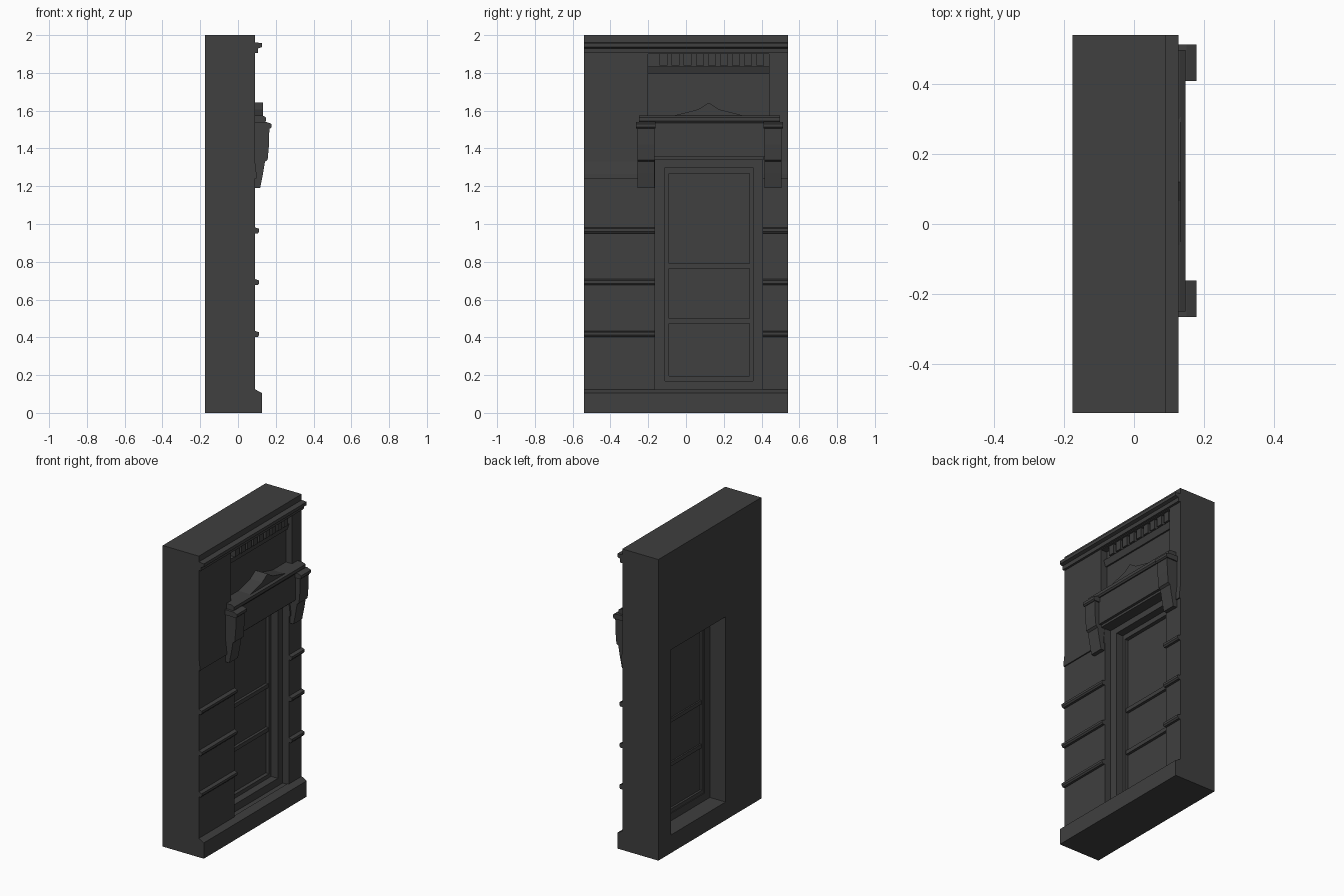
import bpy

cube = bpy.data.objects.get("Cube")
if cube:
    bpy.data.objects.remove(cube, do_unlink=True)

stone = bpy.data.materials.new("dark grey stone")
stone.use_nodes = True
GREY = (0.05, 0.05, 0.05, 1)
stone.diffuse_color = GREY
stone.node_tree.nodes["Principled BSDF"].inputs["Base Color"].default_value = GREY


def prism(name, outline, low, high, axis):
    """Extrude a closed outline: (x, z) along y, or (y, z) along x."""
    def point(a, b, t):
        return (a, t, b) if axis == "y" else (t, a, b)
    n = len(outline)
    verts = [point(a, b, t) for t in (low, high) for a, b in outline]
    faces = [list(range(n)), list(range(n, 2 * n))]
    faces += [[i, (i + 1) % n, n + (i + 1) % n, n + i] for i in range(n)]
    mesh = bpy.data.meshes.new(name)
    mesh.from_pydata(verts, [], faces)
    mesh.materials.append(stone)
    obj = bpy.data.objects.new(name, mesh)
    bpy.context.collection.objects.link(obj)
    # Make every face point outwards
    import bmesh
    bm = bmesh.new()
    bm.from_mesh(mesh)
    bmesh.ops.recalc_face_normals(bm, faces=bm.faces)
    bm.to_mesh(mesh)
    bm.free()
    return obj


def box(name, x0, x1, y0, y1, z0, z1):
    return prism(name, [(x0, z0), (x1, z0), (x1, z1), (x0, z1)], y0, y1, "y")


def cut(target, cutter):
    cutter.hide_render = True
    mod = target.modifiers.new("cut", "BOOLEAN")
    mod.operation = "DIFFERENCE"
    mod.solver = "EXACT"
    mod.object = cutter
    bpy.context.view_layer.objects.active = target
    bpy.ops.object.modifier_apply(modifier=mod.name)
    bpy.data.objects.remove(cutter, do_unlink=True)


def frame(name, x0, x1, outer, inner):
    """Rectangular ring; outer and inner are (y0, y1, z0, z1)."""
    ring = box(name, x0, x1, *outer)
    cut(ring, box("cutter", x0 - 0.1, x1 + 0.1, *inner))
    return ring


FRONT, BACK, SIDE = 0.09, -0.175, 0.54
MIDDLE = 0.12

# Wall with window opening and shallow frieze recess
wall = box("wall", BACK, FRONT, -SIDE, SIDE, 0, 2)
cut(wall, box("cutter", -0.4, 0.4, -0.165, 0.405, 0.12, 1.35))
cut(wall, box("cutter", 0.045, 0.4, -0.2, 0.44, 1.42, 1.9))

# Plinth and top cornice
prism("plinth", [(0.08, 0), (0.127, 0), (0.127, 0.105), (0.09, 0.125), (0.08, 0.125)],
      -SIDE, SIDE, "y")
prism("top_cornice", [(0.08, 1.905), (0.105, 1.905), (0.107, 1.93), (0.127, 1.937),
                      (0.127, 1.958), (0.08, 1.962)], -SIDE, SIDE, "y")

# Ledges and sloped band on both sides of the window
for side, y0, y1 in (("right", -SIDE, -0.165), ("left", 0.405, SIDE)):
    for i, z in enumerate((0.402, 0.676, 0.95)):
        prism(f"{side}_ledge_{i + 1}",
              [(0.08, z), (0.105, z), (0.112, z + 0.01), (0.112, z + 0.025),
               (0.09, z + 0.032), (0.08, z + 0.032)], y0, y1, "y")
    prism(f"{side}_band", [(0.08, 1.24), (0.098, 1.24), (0.098, 1.265), (0.09, 1.33),
                           (0.08, 1.33)], y0, y1, "y")

# Frieze ledge and dentils inside the recess
prism("frieze_ledge", [(0.04, 1.795), (0.055, 1.795), (0.068, 1.835), (0.04, 1.835)],
      -0.2, 0.44, "y")
for i in range(9):
    y = -0.14 + i * 0.064
    box(f"dentil_{i + 1}", 0.04, 0.078, y, y + 0.042, 1.838, 1.9)

# Window casing, sash, bars and glass
frame("casing", -0.06, 0.045, (-0.166, 0.406, 0.119, 1.351), (-0.11, 0.355, 0.17, 1.3))
frame("sash", -0.055, -0.005, (-0.112, 0.357, 0.168, 1.302), (-0.09, 0.335, 0.195, 1.268))
for i, z in enumerate((0.487, 0.778)):
    box(f"window_bar_{i + 1}", -0.05, -0.012, -0.092, 0.337, z - 0.013, z + 0.013)
box("glass", -0.04, -0.03, -0.092, 0.337, 0.193, 1.27)

# Lintel, hood moulding and pointed crest
box("lintel", 0.04, 0.132, -0.19, 0.44, 1.355, 1.54)
box("lintel_lip", 0.04, 0.115, -0.17, 0.41, 1.34, 1.36)
prism("hood", [(0.04, 1.535), (0.14, 1.535), (0.147, 1.545), (0.147, 1.565),
               (0.13, 1.575), (0.04, 1.575)], -0.25, 0.497, "y")
half = [(0.2, 1.57), (0.055, 1.607)]
crest = half + [(0, 1.642)] + [(-y, z) for y, z in reversed(half)]
prism("crest", [(MIDDLE + y, z) for y, z in crest], 0.04, 0.133, "x")

# Scrolled brackets with caps
for side, y in (("right", -0.213), ("left", 0.461)):
    prism(f"{side}_bracket", [(0.08, 1.19), (0.117, 1.19), (0.133, 1.27), (0.143, 1.33),
                              (0.157, 1.34), (0.164, 1.42), (0.166, 1.51), (0.08, 1.51)],
          y - 0.045, y + 0.045, "y")
    prism(f"{side}_bracket_cap", [(0.08, 1.505), (0.17, 1.505), (0.178, 1.513),
                                  (0.178, 1.53), (0.15, 1.54), (0.08, 1.54)],
          y - 0.052, y + 0.052, "y")
